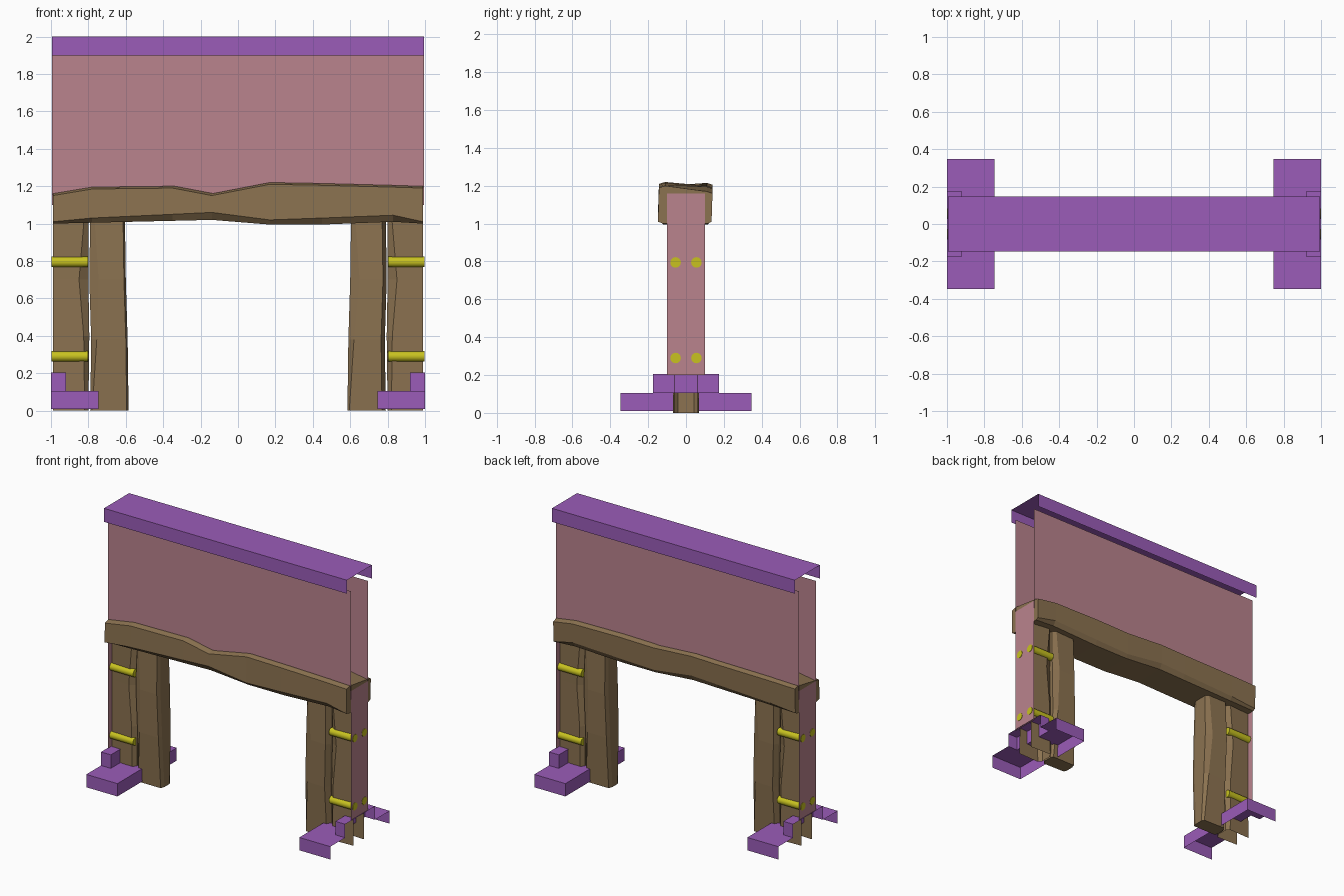
import bpy, bmesh, math
from mathutils import Vector, Matrix

cube = bpy.data.objects.get("Cube")
if cube:
    bpy.data.objects.remove(cube, do_unlink=True)


def material(name, rgb):
    lin = [((c / 255 + 0.055) / 1.055) ** 2.4 for c in rgb] + [1.0]
    m = bpy.data.materials.new(name)
    m.use_nodes = True
    m.diffuse_color = lin
    bsdf = m.node_tree.nodes["Principled BSDF"]
    bsdf.inputs["Base Color"].default_value = lin
    bsdf.inputs["Roughness"].default_value = 0.8
    return m


WOOD = material("brown wood", (139, 114, 80))
PLASTER = material("dusty pink plaster", (186, 131, 141))
STONE = material("purple trim", (155, 92, 184))
METAL = material("yellow metal", (200, 194, 32))


def finish(bm, name, mat, turn=False):
    # turn = half turn about the vertical axis, for the opposite end
    if turn:
        bm.transform(Matrix.Rotation(math.pi, 4, "Z"))
    me = bpy.data.meshes.new(name)
    bm.to_mesh(me)
    bm.free()
    me.materials.append(mat)
    ob = bpy.data.objects.new(name, me)
    bpy.context.collection.objects.link(ob)
    return ob


def add_box(bm, lo, hi, skip=()):
    """Box between two corners, leaving out the sides named in skip."""
    lo, hi = Vector(lo), Vector(hi)
    vs = bmesh.ops.create_cube(bm, size=1)["verts"]
    for v in vs:
        v.co = (lo + hi) / 2 + v.co * (hi - lo)
    faces = {f for v in vs for f in v.link_faces}
    axes = {"x": Vector((1, 0, 0)), "y": Vector((0, 1, 0)), "z": Vector((0, 0, 1))}
    drop = []
    for f in faces:
        f.normal_update()
        for s in skip:
            if f.normal.dot(axes[s[1]]) * (1 if s[0] == "+" else -1) > 0.9:
                drop.append(f)
    bmesh.ops.delete(bm, geom=drop, context="FACES")


def add_quad(bm, *pts):
    return bm.faces.new([bm.verts.new(p) for p in pts])


def loft(bm, sections, caps=True):
    """Skin closed sections of equal point count."""
    rings = [[bm.verts.new(p) for p in s] for s in sections]
    for a, b in zip(rings, rings[1:]):
        for i in range(len(a)):
            j = (i + 1) % len(a)
            bm.faces.new((a[i], a[j], b[j], b[i]))
    if caps:
        bm.faces.new(rings[0])
        bm.faces.new(rings[-1])
    bmesh.ops.recalc_face_normals(bm, faces=bm.faces[:])


# Lintel: x, underside, lower edge, front upper edge, back upper edge
stations = [
    (-0.99, 1.00, 1.01, 1.15, 1.19),
    (-0.78, 1.005, 1.03, 1.185, 1.195),
    (-0.35, 1.015, 1.05, 1.19, 1.20),
    (-0.14, 1.02, 1.06, 1.15, 1.205),
    (0.17, 0.995, 1.02, 1.21, 1.185),
    (0.45, 0.995, 1.03, 1.205, 1.19),
    (0.83, 1.01, 1.045, 1.195, 1.185),
    (0.99, 1.00, 1.01, 1.19, 1.16),
]
bm = bmesh.new()
loft(bm, [[(x, -0.12, b), (x, -0.148, e), (x, -0.143, f), (x, -0.11, f + 0.01),
           (x, 0.11, k + 0.01), (x, 0.14, k), (x, 0.135, e), (x, 0.115, b)]
          for x, b, e, f, k in stations])
finish(bm, "lintel_beam", WOOD)

# Wall faces above the lintel
for name, y in (("front_wall_panel", -0.1), ("back_wall_panel", 0.1)):
    s = -1 if y < 0 else 1
    bm = bmesh.new()
    add_quad(bm, (s * 0.995, y, 1.1), (-s * 0.995, y, 1.1),
             (-s * 0.995, y, 1.9), (s * 0.995, y, 1.9))
    finish(bm, name, PLASTER)

# Coping along the top, open below and at both ends
bm = bmesh.new()
add_box(bm, (-0.995, -0.147, 1.9), (0.995, 0.147, 2.0), ("-z", "+x", "-x"))
finish(bm, "top_coping", STONE)

# Parts at each end, drawn at +x and turned for the other end
for side, turn in (("left", False), ("right", True)):
    # End wall closing the jamb
    bm = bmesh.new()
    add_quad(bm, (0.995, -0.1, 0.2), (0.995, 0.1, 0.2), (0.995, 0.1, 1.16), (0.995, -0.1, 1.16))
    finish(bm, side + "_end_wall", PLASTER, turn)

    # Stepped plinth, a hollow shell open below and outward
    bm = bmesh.new()
    add_box(bm, (0.745, -0.347, 0.01), (1, 0.347, 0.105), ("-z", "+z", "+x"))
    add_box(bm, (0.92, -0.174, 0.105), (1, 0.174, 0.205), ("-z", "+x"))
    for x0, y0, y1 in ((0.745, -0.347, -0.174), (0.745, 0.174, 0.347)):
        add_quad(bm, (x0, y0, 0.105), (1, y0, 0.105), (1, y1, 0.105), (x0, y1, 0.105))
    add_quad(bm, (0.745, -0.174, 0.105), (0.92, -0.174, 0.105),
             (0.92, 0.174, 0.105), (0.745, 0.174, 0.105))
    bmesh.ops.remove_doubles(bm, verts=bm.verts[:], dist=0.0005)
    finish(bm, side + "_plinth", STONE, turn)

    # Inner post: height, inner x, outer x, half depth, corner cut
    bm = bmesh.new()
    loft(bm, [[(a + c, -d, z), (b - 0.02, -d - 0.005, z), (b, -d + 0.03, z), (b, d - 0.02, z),
               (b - c, d, z), (a + 0.01, d, z), (a, d - 0.03, z), (a, -d + 0.02, z)]
              for z, a, b, d, c in ((0, 0.585, 0.79, 0.055, 0.01),
                                    (0.38, 0.59, 0.785, 0.075, 0.03),
                                    (0.7, 0.60, 0.795, 0.08, 0.05),
                                    (1.06, 0.605, 0.79, 0.07, 0.02))])
    finish(bm, side + "_inner_post", WOOD, turn)

    # Outer post: channel open toward the end wall
    bm = bmesh.new()
    rows = []
    for z, a, d, c in ((0, 0.80, 0.062, 0.02), (0.4, 0.795, 0.06, 0.03),
                       (0.7, 0.80, 0.058, 0.05), (1.06, 0.80, 0.06, 0.02)):
        rows.append([bm.verts.new(p) for p in (
            (0.99, -d, z), (a + c, -d - 0.006, z), (a, -d + 0.02, z),
            (a, d - 0.02, z), (a + c, d + 0.006, z), (0.99, d, z))])
    for lo, hi in zip(rows, rows[1:]):
        for i in range(5):
            bm.faces.new((lo[i + 1], lo[i], hi[i], hi[i + 1]))
    finish(bm, side + "_outer_post", WOOD, turn)

    # Metal bands across the outer post, front and back
    bm = bmesh.new()
    for y in (-0.055, 0.055):
        for z in (0.29, 0.795):
            m = Matrix.Translation((0.9, y, z)) @ Matrix.Rotation(math.pi / 2, 4, "Y")
            bmesh.ops.create_cone(bm, cap_ends=True, segments=16, radius1=0.028,
                                  radius2=0.028, depth=0.196, matrix=m)
    ob = finish(bm, side + "_metal_bars", METAL, turn)
    bpy.ops.object.select_all(action="DESELECT")
    ob.select_set(True)
    bpy.context.view_layer.objects.active = ob
    bpy.ops.object.shade_smooth_by_angle()
